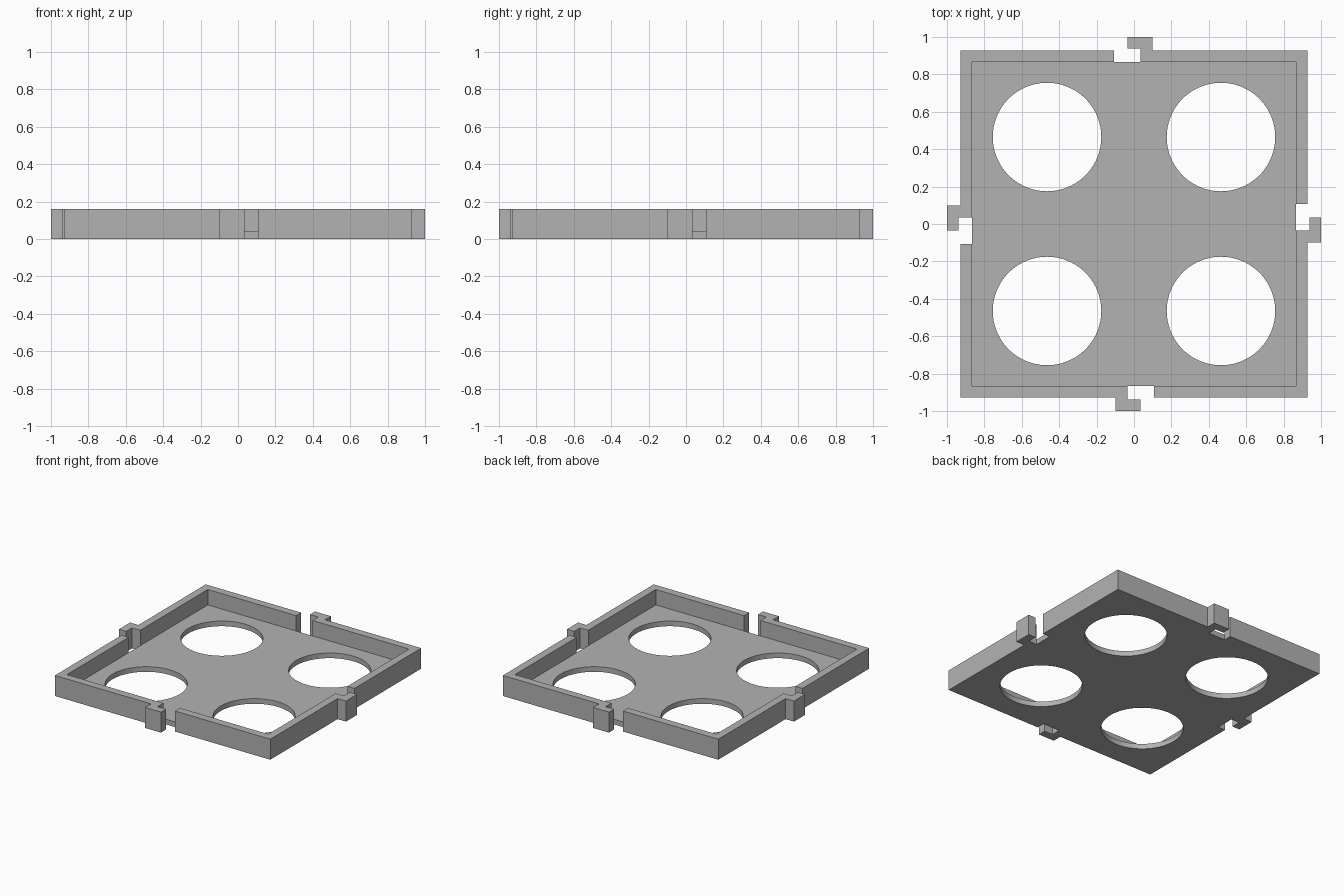
import bpy, bmesh
from math import pi
from mathutils import Matrix

cube = bpy.data.objects.get("Cube")
if cube:
    bpy.data.objects.remove(cube, do_unlink=True)

OUTER, INNER = 0.928, 0.867      # half widths of the rim
HEIGHT, FLOOR = 0.16, 0.04
HOLE_R, HOLE_POS = 0.29, 0.465
ARM, TIP, GAP = 0.1, 0.036, 0.107  # hook and notch positions along a side
HOOK_IN = 0.938                  # inner face of the hook tip

grey = bpy.data.materials.new("plain grey")
grey.use_nodes = True
grey.diffuse_color = (0.45, 0.45, 0.45, 1)
grey.node_tree.nodes["Principled BSDF"].inputs["Base Color"].default_value = (0.45, 0.45, 0.45, 1)


def make_object(name, bm):
    bmesh.ops.recalc_face_normals(bm, faces=bm.faces)
    mesh = bpy.data.meshes.new(name)
    bm.to_mesh(mesh)
    bm.free()
    mesh.materials.append(grey)
    obj = bpy.data.objects.new(name, mesh)
    bpy.context.collection.objects.link(obj)
    return obj


def prism(name, outline, height):
    bm = bmesh.new()
    face = bm.faces.new([bm.verts.new((x, y, 0)) for x, y in outline])
    top = bmesh.ops.extrude_face_region(bm, geom=[face])["geom"]
    bmesh.ops.translate(bm, vec=(0, 0, height),
                        verts=[v for v in top if isinstance(v, bmesh.types.BMVert)])
    return make_object(name, bm)


# Floor plate
square = [(-INNER, -INNER), (INNER, -INNER), (INNER, INNER), (-INNER, INNER)]
floor = prism("floor_plate", square, FLOOR)

# Four round holes cut through the floor
bm = bmesh.new()
for sx in (-1, 1):
    for sy in (-1, 1):
        bmesh.ops.create_cone(bm, cap_ends=True, segments=96, radius1=HOLE_R,
                              radius2=HOLE_R, depth=1,
                              matrix=Matrix.Translation((sx * HOLE_POS, sy * HOLE_POS, 0)))
cutter = make_object("hole_cutter", bm)
cutter.hide_render = True
cut = floor.modifiers.new("holes", "BOOLEAN")
cut.operation = "DIFFERENCE"
cut.solver = "EXACT"
cut.object = cutter
bpy.ops.object.select_all(action="DESELECT")
floor.select_set(True)
bpy.context.view_layer.objects.active = floor
bpy.ops.object.modifier_apply(modifier=cut.name)
bpy.data.objects.remove(cutter, do_unlink=True)
bpy.ops.object.shade_smooth_by_angle()

# Corner wall: runs from one notch, round the corner, to the next hook
corner = [(GAP, -OUTER), (OUTER, -OUTER), (OUTER, -ARM), (1, -ARM), (1, TIP),
          (HOOK_IN, TIP), (HOOK_IN, -TIP), (INNER, -TIP), (INNER, -INNER), (GAP, -INNER)]
for i, place in enumerate(("front_left", "back_left", "back_right", "front_right")):
    wall = prism(place + "_wall_with_hook", corner, HEIGHT)
    wall.data.transform(Matrix.Rotation(i * pi / 2, 4, "Z"))
